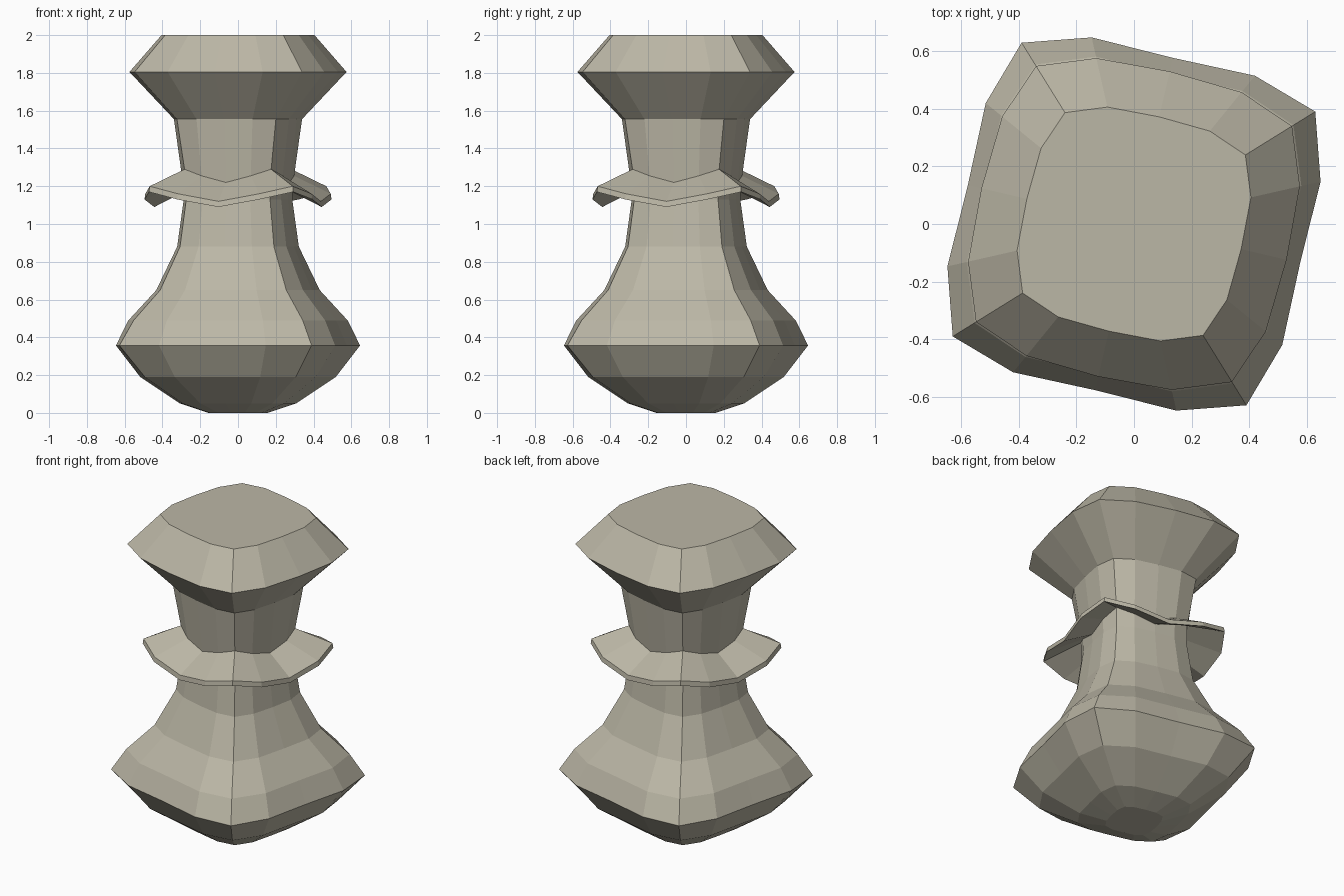
import bpy, bmesh
from math import cos, sin, radians

if "Cube" in bpy.data.objects:
    bpy.data.objects.remove(bpy.data.objects["Cube"])

# Rounded-square lathe profile: (height, corner radius, side-middle ratio, drop of side middle)
PROFILE = [
    (0.00, 0.175, 0.84, 0),
    (0.05, 0.345, 0.83, 0),
    (0.19, 0.580, 0.82, 0),
    (0.357, 0.739, 0.80, 0),     # widest part of the base
    (0.49, 0.650, 0.82, 0),
    (0.65, 0.485, 0.83, 0),
    (0.88, 0.361, 0.84, 0),
    (1.13, 0.322, 0.84, 0),
    (1.255, 0.326, 0.84, 0.075),  # underside of collar
    (1.17, 0.555, 0.82, 0.08),
    (1.20, 0.550, 0.82, 0.08),   # upper rim of collar
    (1.29, 0.333, 0.84, 0.07),
    (1.555, 0.380, 0.84, 0),
    (1.805, 0.644, 0.843, 0),    # widest part of the head
    (2.00, 0.454, 0.84, 0),
]
TURN = 31.8  # direction of the first corner, degrees


def ring(bm, z, r, mid, drop):
    """Sixteen points: corner, shoulder, side middle, shoulder on each side."""
    shoulder = 0.915 if mid > 0.815 else 0.897
    verts = []
    for side in range(4):
        for angle, k, d in ((0, 1, 0), (19, shoulder, 0.5), (45, mid, 1), (71, shoulder, 0.5)):
            a = radians(TURN + side * 90 + angle)
            verts.append(bm.verts.new((r * k * cos(a), r * k * sin(a), z - drop * d)))
    return verts


# Body: stacked rings joined by flat faces, capped at both ends
bm = bmesh.new()
rings = [ring(bm, *p) for p in PROFILE]
for lo, hi in zip(rings, rings[1:]):
    for i in range(16):
        j = (i + 1) % 16
        bm.faces.new((lo[i], lo[j], hi[j], hi[i]))
bm.faces.new(rings[-1])
bm.faces.new(rings[0][::-1])
bmesh.ops.recalc_face_normals(bm, faces=bm.faces)
mesh = bpy.data.meshes.new("collared_pawn")
bm.to_mesh(mesh)
bm.free()

# Warm stone colour
stone = bpy.data.materials.new("warm_stone")
stone.diffuse_color = (0.50, 0.473, 0.38, 1)
stone.use_nodes = True
stone.node_tree.nodes["Principled BSDF"].inputs["Base Color"].default_value = stone.diffuse_color
mesh.materials.append(stone)
bpy.context.collection.objects.link(bpy.data.objects.new("collared_pawn", mesh))
